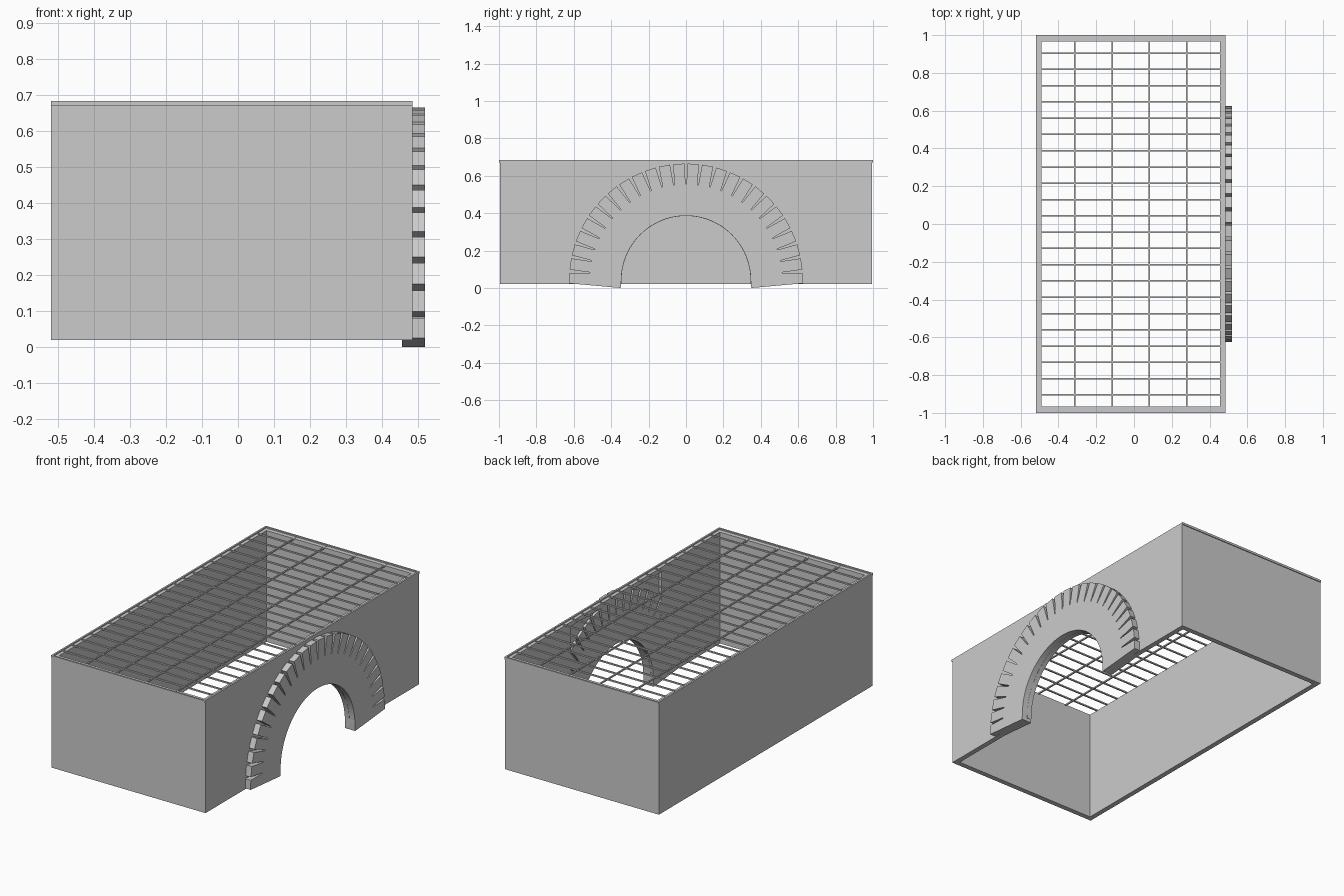
import bpy, bmesh
from math import sin, cos, radians

if "Cube" in bpy.data.objects:
    bpy.data.objects.remove(bpy.data.objects["Cube"])

X0, X1 = -0.52, 0.485      # tank sides
ZB, ZT = 0.02, 0.676       # tank bottom and top
CZ = 0.04                  # centre height of the arch
RI, RO = 0.345, 0.625      # arch radii


def finish(name, bm):
    bmesh.ops.recalc_face_normals(bm, faces=bm.faces)
    me = bpy.data.meshes.new(name)
    bm.to_mesh(me)
    bm.free()
    ob = bpy.data.objects.new(name, me)
    bpy.context.collection.objects.link(ob)
    return ob


def add_box(bm, x0, x1, y0, y1, z0, z1):
    vs = bmesh.ops.create_cube(bm, size=1)["verts"]
    for v in vs:
        v.co.x = (x0 + x1) / 2 + v.co.x * (x1 - x0)
        v.co.y = (y0 + y1) / 2 + v.co.y * (y1 - y0)
        v.co.z = (z0 + z1) / 2 + v.co.z * (z1 - z0)


def boxes(name, items):
    bm = bmesh.new()
    for b in items:
        add_box(bm, *b)
    return finish(name, bm)


def slab(name, outline, x0, x1):
    """Extrude a (y, z) outline along x."""
    bm = bmesh.new()
    face = bm.faces.new([bm.verts.new((x0, y, z)) for y, z in outline])
    ext = bmesh.ops.extrude_face_region(bm, geom=[face])["geom"]
    for v in ext:
        if isinstance(v, bmesh.types.BMVert):
            v.co.x = x1
    return finish(name, bm)


def polar(r, deg):
    return (r * cos(radians(deg)), CZ + r * sin(radians(deg)))


# Three plain walls
boxes("plain_walls", [
    (X0, X0 + 0.03, -0.995, 0.995, ZB, ZT),
    (X0 + 0.03, X1 - 0.015, -0.995, -0.965, ZB, ZT),
    (X0 + 0.03, X1 - 0.015, 0.965, 0.995, ZB, ZT)])

# Entrance wall with a round-topped opening
opening = [polar(RI, 180 - 180 * i / 48) for i in range(49)]
slab("entrance_wall",
     [(-0.995, ZB), (-RI, ZB)] + opening + [(RI, ZB), (0.995, ZB), (0.995, ZT), (-0.995, ZT)],
     X1 - 0.015, X1)

# Inner thickness of the entrance wall, recessed around the arch
boxes("entrance_wall_lining", [
    (X1 - 0.03, X1 - 0.015, -0.965, -0.42, ZB, ZT),
    (X1 - 0.03, X1 - 0.015, 0.42, 0.965, ZB, ZT),
    (X1 - 0.03, X1 - 0.015, -0.42, 0.42, 0.65, ZT)])

# Arch surround with V notches between its blocks
STEP, HALF = 7.12, 0.8
outer = [polar(RO, -1.4)]
for k in range(-12, 13):
    a = 90 + k * STEP
    outer += [polar(RO, a - HALF), polar(0.515, a - 0.25),
              polar(0.515, a + 0.25), polar(RO, a + HALF)]
outer.append(polar(RO, 181.4))
inner = [polar(RI + 0.001, 180 - 180 * i / 48) for i in range(49)]
arch = slab("arch_surround",
            outer + [(-0.349, 0.0)] + inner + [(0.349, 0.0)], X1 - 0.03, 0.52)

# Outer frame of the mesh lid
T = 0.01
boxes("lid_frame", [
    (X0, X0 + T, -1, 1, 0.67, 0.683),
    (X1 - T, X1, -1, 1, 0.67, 0.683),
    (X0 + T, X1 - T, -1, -1 + T, 0.67, 0.683),
    (X0 + T, X1 - T, 1 - T, 1, 0.67, 0.683)])

# Lid wires
CX = (X0 + X1) / 2
wires = []
for i in range(22):
    y = (i - 10.5) * 0.0862
    wires.append((X0 + 0.005, X1 - 0.005, y - 0.004, y + 0.004, 0.673, 0.681))
for i in range(4):
    x = CX + (i - 1.5) * 0.1975
    wires.append((x - 0.004, x + 0.004, -0.995, 0.995, 0.669, 0.677))
boxes("lid_wires", wires)
